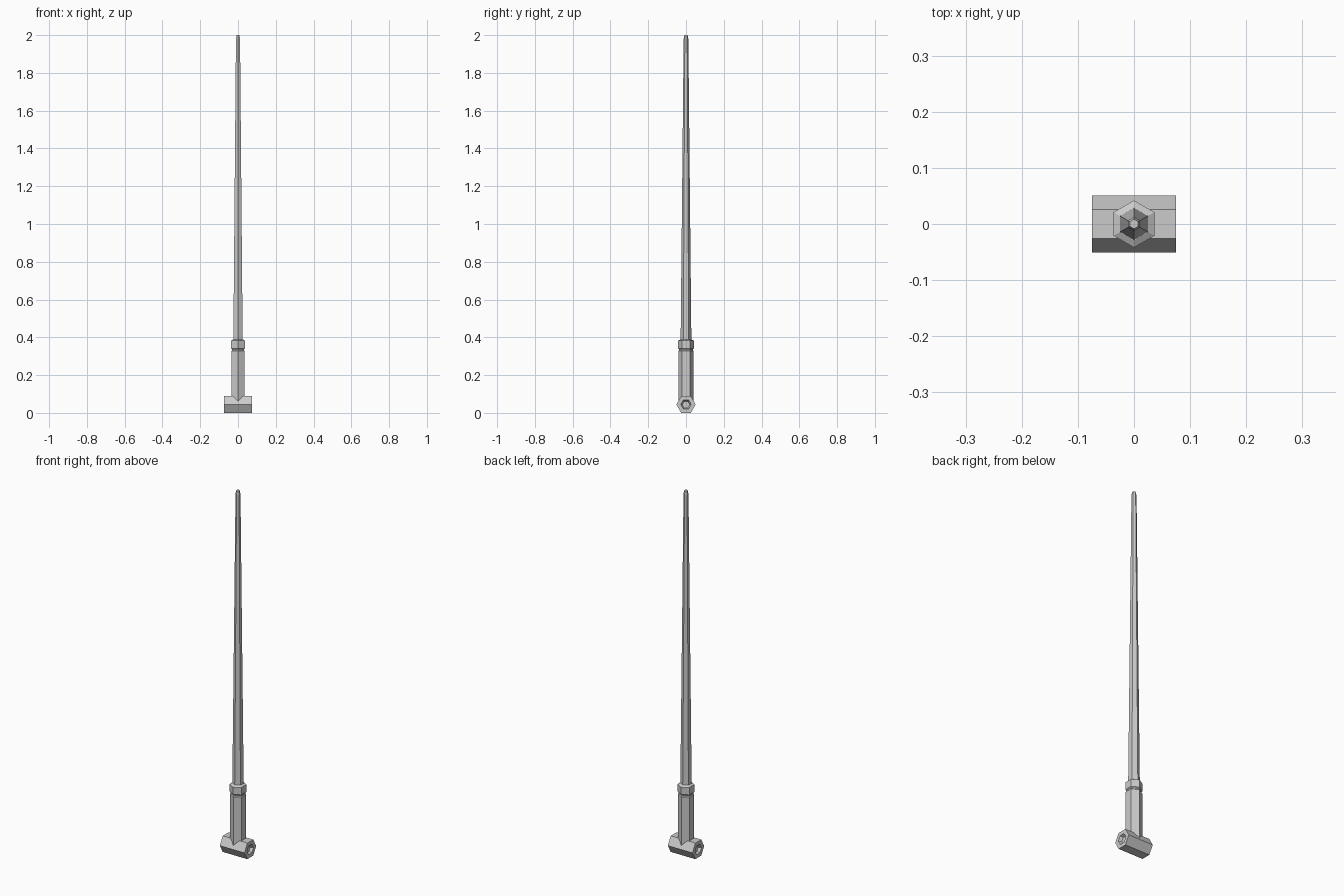
import bpy, bmesh
from math import pi, sin, cos

if "Cube" in bpy.data.objects:
    bpy.data.objects.remove(bpy.data.objects["Cube"])


def hex_lathe(name, profile, axis='Z', z=0.0):
    """Six-sided turned part from (radius, height) points, corners on +-y."""
    bm = bmesh.new()
    rings = []
    for r, h in profile:
        ring = []
        for i in range(6):
            a = pi / 2 + i * pi / 3 if axis == 'Z' else i * pi / 3
            u, v = r * cos(a), r * sin(a)
            co = (u, v, h + z) if axis == 'Z' else (h, u, v + z)
            ring.append(bm.verts.new(co))
        rings.append(ring)
    for a, b in zip(rings, rings[1:]):
        for i in range(6):
            j = (i + 1) % 6
            bm.faces.new((a[i], a[j], b[j], b[i]))
    bm.faces.new(rings[0][::-1])
    bm.faces.new(rings[-1])
    bmesh.ops.recalc_face_normals(bm, faces=bm.faces)
    me = bpy.data.meshes.new(name)
    bm.to_mesh(me)
    bm.free()
    ob = bpy.data.objects.new(name, me)
    bpy.context.collection.objects.link(ob)
    return ob


# Horizontal pivot barrel with a recessed hex socket in each end
half_end = [(0.051, 0.075), (0.028, 0.075), (0.02, 0.06)]
left_end = [(r, -x) for r, x in reversed(half_end)]
hex_lathe("pivot_barrel", left_end + half_end, axis='X', z=0.0442)

# Upright socket with a groove and chamfered collar
hex_lathe("socket", [(0.041, 0.05), (0.041, 0.328), (0.037, 0.332),
                     (0.037, 0.337), (0.042, 0.342), (0.042, 0.382),
                     (0.029, 0.389)])

# Long tapered rod with a blunt tip
hex_lathe("rod", [(0.0285, 0.38), (0.0125, 1.98), (0.0085, 2.0)])
